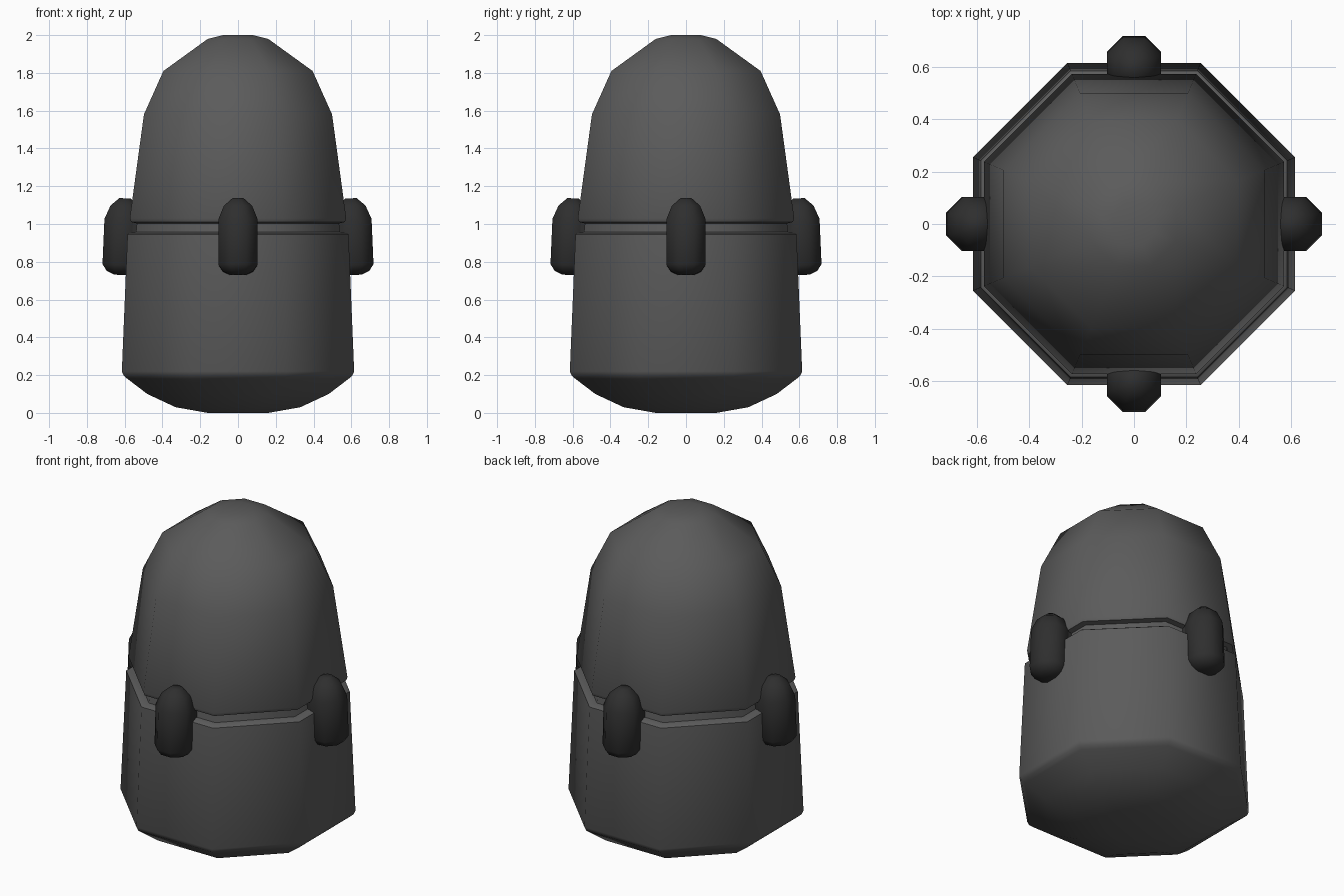
import bpy, bmesh, math
from mathutils import Matrix

cube = bpy.data.objects.get("Cube")
if cube:
    bpy.data.objects.remove(cube)


def material(name, value):
    mat = bpy.data.materials.new(name)
    mat.use_nodes = True
    color = (value, value, value, 1)
    mat.diffuse_color = color
    mat.node_tree.nodes["Principled BSDF"].inputs["Base Color"].default_value = color
    return mat


def finish(bm, name, mat, angle):
    bmesh.ops.recalc_face_normals(bm, faces=bm.faces)
    mesh = bpy.data.meshes.new(name)
    bm.to_mesh(mesh)
    bm.free()
    mesh.materials.append(mat)
    obj = bpy.data.objects.new(name, mesh)
    bpy.context.collection.objects.link(obj)
    bpy.ops.object.select_all(action='DESELECT')
    obj.select_set(True)
    bpy.context.view_layer.objects.active = obj
    bpy.ops.object.shade_smooth_by_angle(angle=math.radians(angle))
    return obj


def octagon_loft(profile):
    """Stack octagon rings (flat-to-centre distance, height) with capped ends."""
    bm = bmesh.new()
    rings = []
    for apothem, z in profile:
        r = apothem / math.cos(math.pi / 8)
        rings.append([bm.verts.new((r * math.cos(a), r * math.sin(a), z))
                      for a in (math.pi / 8 + i * math.pi / 4 for i in range(8))])
    for low, high in zip(rings, rings[1:]):
        for i in range(8):
            j = (i + 1) % 8
            bm.faces.new((low[i], low[j], high[j], high[i]))
    bm.faces.new(rings[0][::-1])
    bm.faces.new(rings[-1])
    return bm


shell = material("dark grey shell", 0.105)
rubber = material("charcoal", 0.028)

# Lower body, neck groove and domed upper body
body_profile = [(0.16, 0), (0.33, 0.03), (0.48, 0.10), (0.585, 0.18), (0.605, 0.197),
                (0.615, 0.22), (0.585, 0.945), (0.575, 0.952), (0.54, 0.957),
                (0.535, 1.003), (0.565, 1.01), (0.573, 1.03),
                (0.498, 1.58), (0.395, 1.81), (0.16, 1.98), (0.08, 2.0)]
finish(octagon_loft(body_profile), "capsule_body", shell, 50)

# Four side pins, leaning with the wall, each on a small bracket in the groove
pin_profile = [(0.04, -0.203), (0.08, -0.185), (0.104, -0.15), (0.104, 0.09),
               (0.075, 0.162), (0.03, 0.203)]
for i, side in enumerate(("left", "back", "right", "front")):
    turn = Matrix.Rotation(i * math.pi / 2, 4, 'Z')
    bm = octagon_loft(pin_profile)
    lean = Matrix.Rotation(math.radians(-2.5), 4, 'Y')
    bm.transform(turn @ Matrix.Translation((0.607, 0, 0.933)) @ lean)
    finish(bm, side + "_pin", rubber, 60)

    bm = bmesh.new()
    bmesh.ops.create_cube(bm, size=1)
    bm.transform(turn @ Matrix.Translation((0.55, 0, 0.98))
                 @ Matrix.Diagonal((0.1, 0.2, 0.055, 1)))
    finish(bm, side + "_pin_bracket", rubber, 30)
